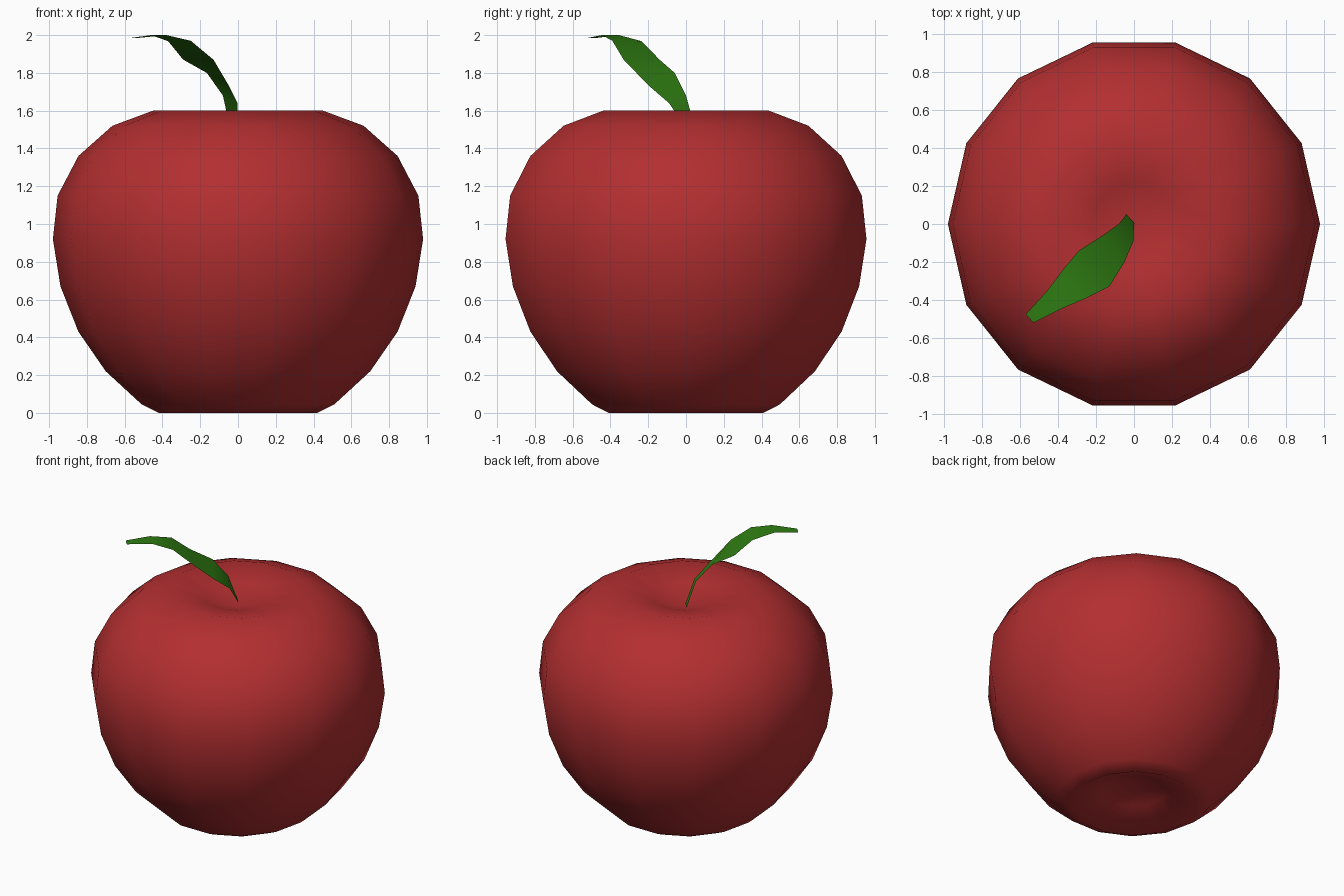
import bpy
import math

if "Cube" in bpy.data.objects:
    bpy.data.objects.remove(bpy.data.objects["Cube"])

SIDES = 14


def make_object(name, verts, faces, color):
    mesh = bpy.data.meshes.new(name)
    mesh.from_pydata(verts, [], faces)
    mesh.update()
    for p in mesh.polygons:
        p.use_smooth = True
    mat = bpy.data.materials.new(name + "_color")
    mat.diffuse_color = color
    mat.use_nodes = True
    mat.node_tree.nodes["Principled BSDF"].inputs["Base Color"].default_value = mat.diffuse_color
    mesh.materials.append(mat)
    obj = bpy.data.objects.new(name, mesh)
    bpy.context.collection.objects.link(obj)
    return obj


# Apple body: profile (radius, height) revolved, with dimples at both poles
profile = [(0.21, 0.10), (0.42, 0.0), (0.51, 0.045), (0.70, 0.22),
           (0.845, 0.43), (0.94, 0.67), (0.98, 0.92), (0.955, 1.15),
           (0.845, 1.36), (0.665, 1.52), (0.45, 1.60), (0.22, 1.55)]
verts = []
for r, z in profile:
    for i in range(SIDES):
        a = 2 * math.pi * i / SIDES
        verts.append((r * math.cos(a), r * math.sin(a), z))
faces = []
for k in range(len(profile) - 1):
    for i in range(SIDES):
        j = (i + 1) % SIDES
        a, b = k * SIDES, (k + 1) * SIDES
        faces.append((a + i, a + j, b + j, b + i))
bottom, top = len(verts), len(verts) + 1
verts += [(0, 0, 0.15), (0, 0, 1.48)]
last = (len(profile) - 1) * SIDES
for i in range(SIDES):
    j = (i + 1) % SIDES
    faces.append((bottom, j, i))
    faces.append((top, last + i, last + j))
make_object("apple_body", verts, faces, (0.45, 0.028, 0.03, 1))

# Leaf: thin curved ribbon given by its left and right edges
left = [(-0.04, 0.05, 1.50), (-0.08, 0.0, 1.68), (-0.165, -0.06, 1.80),
        (-0.29, -0.14, 1.87), (-0.37, -0.235, 1.968), (-0.46, -0.355, 2.0),
        (-0.57, -0.475, 1.985)]
right = [(0.0, 0.005, 1.50), (-0.003, -0.09, 1.64), (-0.05, -0.20, 1.735),
         (-0.13, -0.33, 1.87), (-0.25, -0.39, 1.97), (-0.38, -0.445, 2.0),
         (-0.53, -0.52, 1.985)]
n = len(left)
leaf_faces = [(i, i + 1, n + i + 1, n + i) for i in range(n - 1)]
# winding chosen so the upper side faces up
leaf = make_object("leaf", left + right, leaf_faces, (0.028, 0.20, 0.006, 1))
if sum(p.normal.z for p in leaf.data.polygons) < 0:
    leaf.data.flip_normals()
